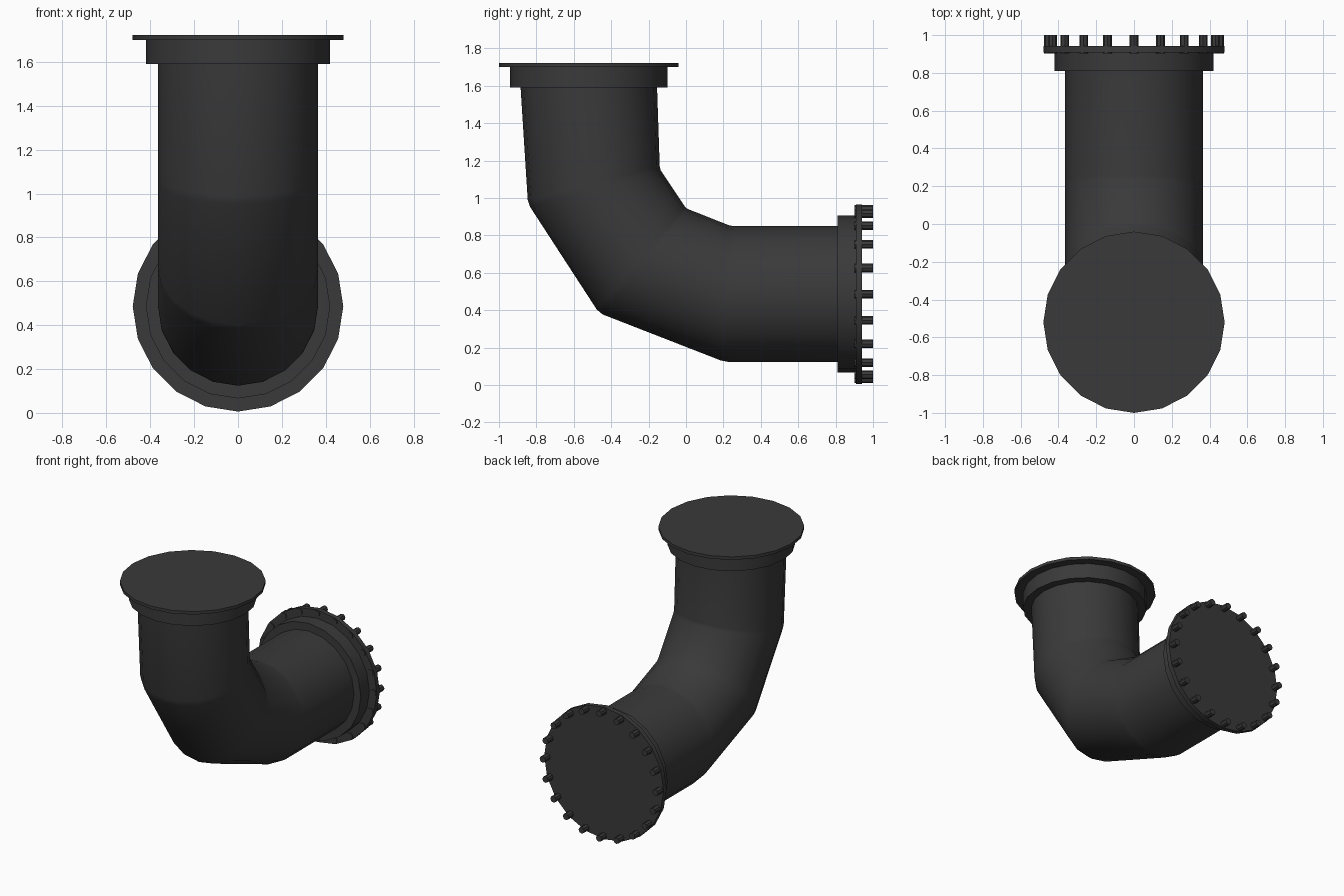
import bpy
import bmesh
from math import cos, sin, tau, radians
from mathutils import Vector

SIDES = 20
PIPE_R, COLLAR_R, FLANGE_R, BOLT_R = 0.365, 0.42, 0.48, 0.453
TOP_Y = -0.52     # axis of the upright end
BACK_Z = 0.486    # axis of the level end

cube = bpy.data.objects.get("Cube")
if cube:
    bpy.data.objects.remove(cube)

iron = bpy.data.materials.new("dark iron")
iron.use_nodes = True
colour = (0.042, 0.042, 0.042, 1)
iron.diffuse_color = colour
iron.node_tree.nodes["Principled BSDF"].inputs["Base Color"].default_value = colour


def loft(name, rings):
    """Skin a list of rings and cap both ends."""
    bm = bmesh.new()
    loops = [[bm.verts.new(p) for p in ring] for ring in rings]
    n = len(loops[0])
    for a, b in zip(loops, loops[1:]):
        for i in range(n):
            j = (i + 1) % n
            bm.faces.new((a[i], a[j], b[j], b[i]))
    bm.faces.new(loops[0])
    bm.faces.new(loops[-1])
    bmesh.ops.recalc_face_normals(bm, faces=bm.faces)
    mesh = bpy.data.meshes.new(name)
    bm.to_mesh(mesh)
    bm.free()
    mesh.materials.append(iron)
    obj = bpy.data.objects.new(name, mesh)
    bpy.context.collection.objects.link(obj)
    bpy.ops.object.select_all(action="DESELECT")
    obj.select_set(True)
    bpy.context.view_layer.objects.active = obj
    bpy.ops.object.shade_smooth_by_angle(angle=radians(32))
    return obj


def ring(centre, half, width, sides=SIDES):
    """Ellipse spanned by the x axis and a half-axis vector."""
    c, h = Vector(centre), Vector(half)
    return [c + Vector((width * cos(tau * i / sides), 0, 0)) + h * sin(tau * i / sides)
            for i in range(sides)]


def disc_up(name, r, z0, z1):
    loft(name, [ring((0, TOP_Y, z), (0, r, 0), r) for z in (z0, z1)])


def disc_back(name, r, y0, y1, x=0, z=BACK_Z, sides=SIDES):
    loft(name, [ring((x, y, z), (0, 0, r), r, sides) for y in (y0, y1)])


# Elbow pipe: outer and inner (y, z) points of each mitre joint
outer = [(-0.885, 1.6), (-0.845, 0.97), (-0.465, 0.385), (0.205, 0.124), (0.82, 0.124)]
inner = [(-0.155, 1.6), (-0.14, 1.155), (0.0, 0.945), (0.24, 0.85), (0.82, 0.85)]
joints = [(Vector((0, *o)), Vector((0, *i))) for o, i in zip(outer, inner)]
spans = [joints[0]]
for k in range(1, len(joints) - 1):
    # a narrow softened band at every joint
    for near in (joints[k - 1], joints[k + 1]):
        spans.append(tuple(p.lerp(q, 0.03) for p, q in zip(joints[k], near)))
spans.append(joints[-1])
loft("elbow_pipe", [ring((o + i) / 2, (i - o) / 2, PIPE_R) for o, i in spans])

# Upright end
disc_up("top_collar", COLLAR_R, 1.59, 1.70)
disc_up("top_flange", FLANGE_R, 1.70, 1.722)

# Level end with a ring of bolts
disc_back("back_collar", COLLAR_R, 0.81, 0.91)
disc_back("back_flange", FLANGE_R, 0.908, 0.942)
for k in range(SIDES):
    a = tau * k / SIDES
    disc_back(f"flange_bolt_{k + 1}", 0.023, 0.902, 1.0,
              BOLT_R * cos(a), BACK_Z + BOLT_R * sin(a), 8)
